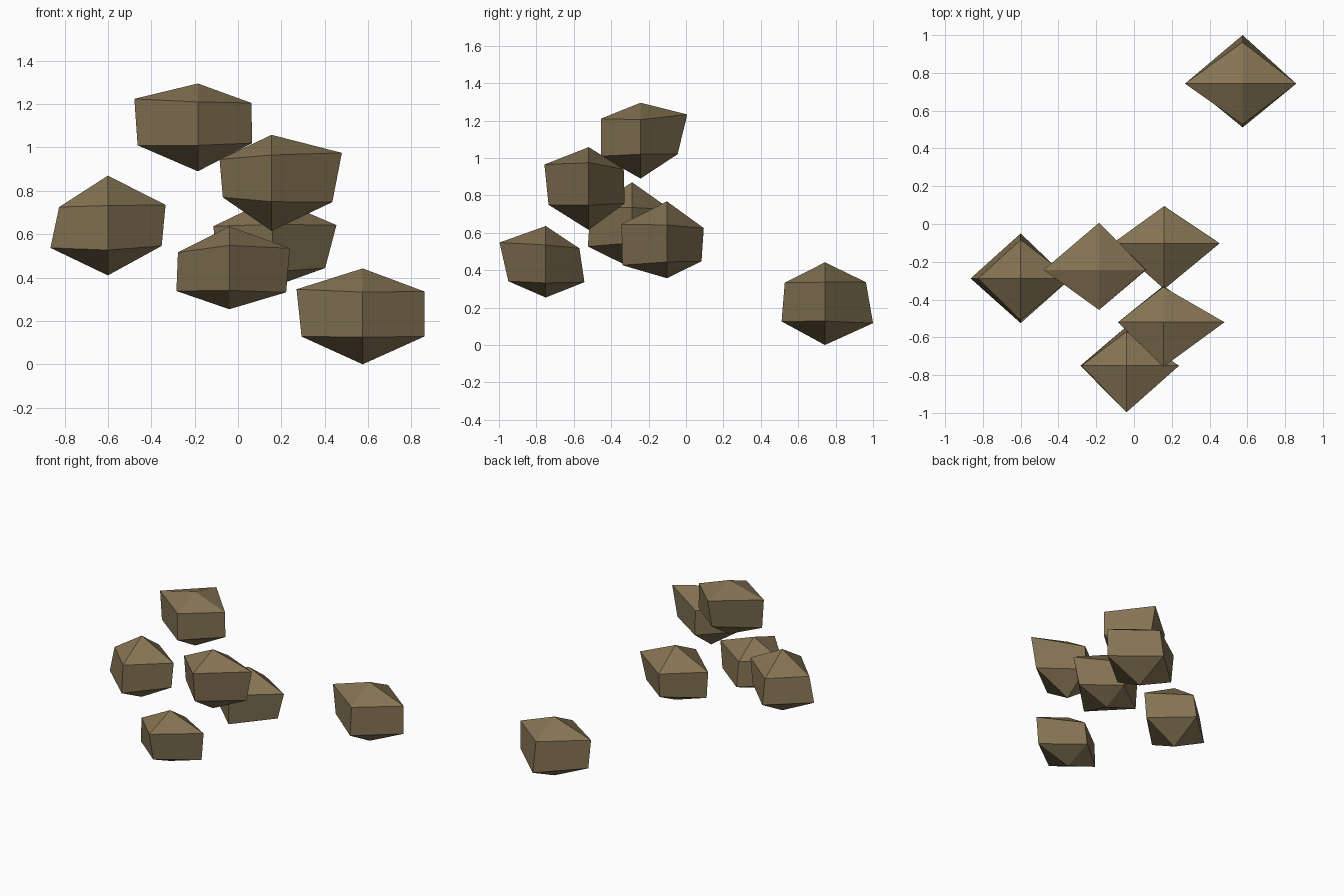
import bpy, bmesh

stone = bpy.data.materials.new("brown stone")
stone.diffuse_color = (0.235, 0.173, 0.088, 1)

# ring corners run -x, -y, +x, +y; each is (distance from axis, height)
DIRECTIONS = [(-1, 0), (0, -1), (1, 0), (0, 1)]


def rock(name, centre, tip, base, upper, lower):
    """Faceted rock: two four-sided rings closed by a tip above and below."""
    cx, cy = centre
    bm = bmesh.new()
    rings = [[bm.verts.new((dx * r, dy * r, z)) for (dx, dy), (r, z) in zip(DIRECTIONS, ring)]
             for ring in (lower, upper)]
    top, bottom = bm.verts.new((0, 0, tip)), bm.verts.new((0, 0, base))
    lo, up = rings
    for i in range(4):
        j = (i + 1) % 4
        bm.faces.new((lo[i], lo[j], up[j], up[i]))
        bm.faces.new((up[i], up[j], top))
        bm.faces.new((lo[j], lo[i], bottom))
    bmesh.ops.recalc_face_normals(bm, faces=bm.faces)
    mesh = bpy.data.meshes.new(name)
    bm.to_mesh(mesh)
    bm.free()
    mesh.materials.append(stone)
    obj = bpy.data.objects.new(name, mesh)
    obj.location = (cx, cy, 0)
    bpy.context.collection.objects.link(obj)


# highest rock
rock("rock_top", (-0.185, -0.243), 1.295, 0.89,
     [(0.293, 1.224), (0.212, 1.21), (0.247, 1.205), (0.25, 1.233)],
     [(0.278, 1.01), (0.212, 1.01), (0.25, 1.02), (0.198, 1.02)])
# upper right rock
rock("rock_upper_right", (0.155, -0.52), 1.058, 0.615,
     [(0.24, 0.945), (0.237, 0.965), (0.324, 0.975), (0.187, 0.94)],
     [(0.225, 0.77), (0.215, 0.75), (0.28, 0.748), (0.192, 0.757)])
# left rock
rock("rock_left", (-0.6, -0.288), 0.87, 0.41,
     [(0.225, 0.725), (0.222, 0.732), (0.266, 0.735), (0.205, 0.725)],
     [(0.265, 0.537), (0.237, 0.527), (0.248, 0.546), (0.238, 0.54)])
# middle rock
rock("rock_middle", (0.16, -0.102), 0.768, 0.357,
     [(0.273, 0.637), (0.243, 0.645), (0.294, 0.642), (0.197, 0.625)],
     [(0.26, 0.44), (0.238, 0.427), (0.242, 0.444), (0.185, 0.448)])
# front rock
rock("rock_front", (-0.04, -0.75), 0.636, 0.254,
     [(0.237, 0.516), (0.247, 0.548), (0.279, 0.535), (0.18, 0.517)],
     [(0.244, 0.338), (0.2, 0.341), (0.262, 0.332), (0.207, 0.336)])
# lowest rock at the back right
rock("rock_back_right", (0.575, 0.743), 0.442, 0.0,
     [(0.305, 0.346), (0.215, 0.333), (0.284, 0.336), (0.219, 0.336)],
     [(0.282, 0.128), (0.232, 0.126), (0.284, 0.128), (0.257, 0.117)])
